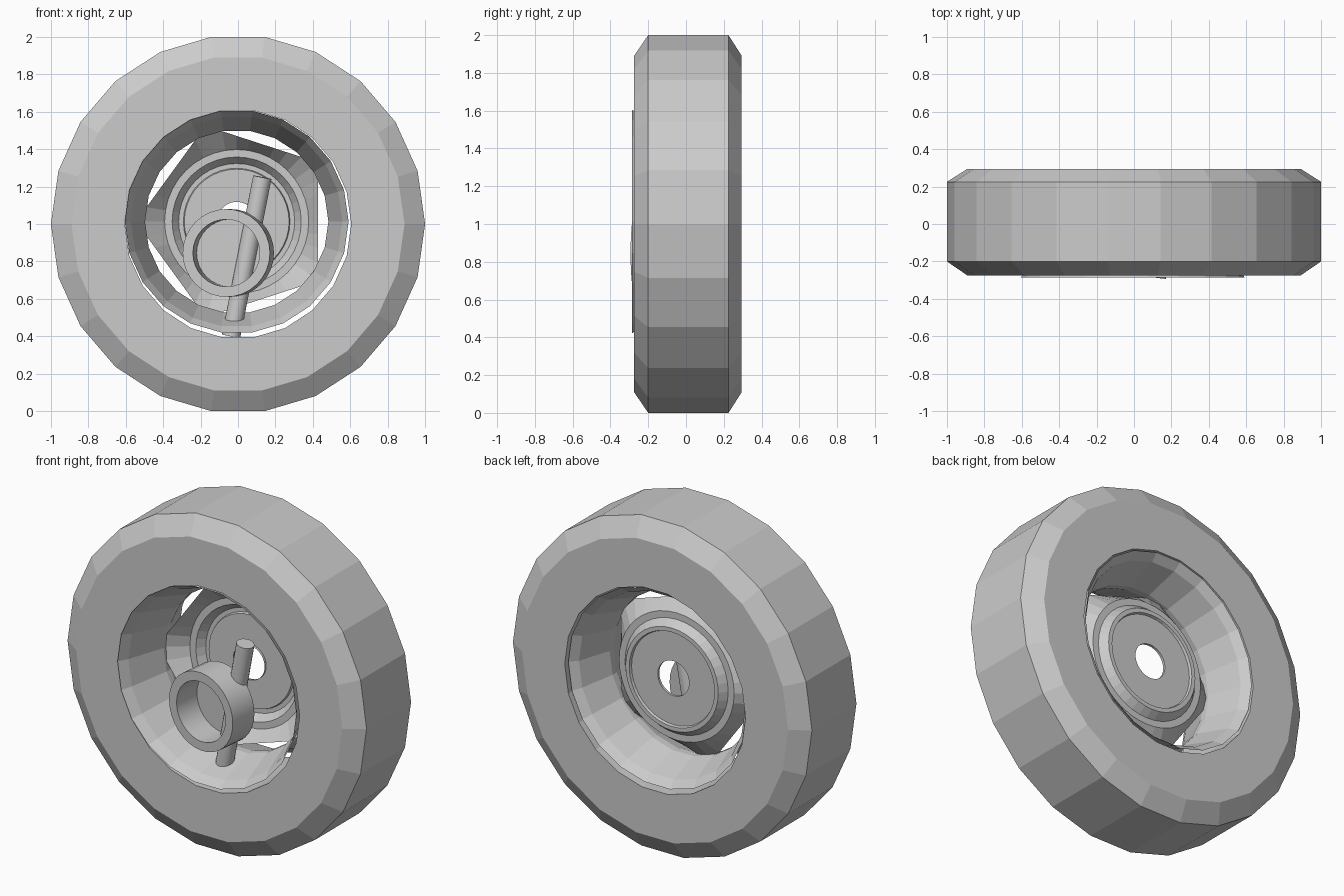
import bpy, bmesh
from math import sin, cos, pi, radians
from mathutils import Vector, Matrix

cube = bpy.data.objects.get("Cube")
if cube:
    bpy.data.objects.remove(cube, do_unlink=True)

grey = bpy.data.materials.new("plain_grey")
grey.use_nodes = True
tone = (0.6, 0.6, 0.6, 1)
grey.diffuse_color = tone
grey.node_tree.nodes["Principled BSDF"].inputs["Base Color"].default_value = tone


def finish(name, bm):
    mesh = bpy.data.meshes.new(name)
    bm.to_mesh(mesh)
    bm.free()
    obj = bpy.data.objects.new(name, mesh)
    bpy.context.collection.objects.link(obj)
    mesh.materials.append(grey)
    return obj


def smooth(obj):
    bpy.ops.object.select_all(action="DESELECT")
    obj.select_set(True)
    bpy.context.view_layer.objects.active = obj
    bpy.ops.object.shade_smooth_by_angle(angle=radians(35))


def lathe(name, profile, sides=22, center=(0, 0, 0), closed=False, zscale=1.0):
    """Spin (radius, depth) points about the y axis; a radius may be a function of angle."""
    bm = bmesh.new()
    rings = []
    for radius, y in profile:
        ring = []
        for i in range(sides):
            a = 2 * pi * i / sides
            r = radius(a) if callable(radius) else radius
            ring.append(bm.verts.new((r * cos(a), y, r * sin(a) * zscale)))
        rings.append(ring)
    pairs = list(zip(rings, rings[1:]))
    if closed:
        pairs.append((rings[-1], rings[0]))
    for p, q in pairs:
        for i in range(sides):
            j = (i + 1) % sides
            bm.faces.new((p[i], p[j], q[j], q[i]))
    bmesh.ops.recalc_face_normals(bm, faces=bm.faces)
    obj = finish(name, bm)
    obj.location = center
    return obj


# Tyre: chamfered ring, its flat sides at top and bottom
lathe("tyre", [(0.605, -0.275), (0.89, -0.275), (1, -0.2), (1, 0.225),
               (0.89, 0.295), (0.605, 0.295)],
      center=(0, 0, 1), closed=True, zscale=1 / cos(pi / 22))

# Rim: open barrel pinched in the middle
hub_center = (-0.007, 0, 1.013)
lathe("rim", [(0.598, -0.287), (0.565, -0.23), (0.49, 0), (0.49, 0.04),
              (0.555, 0.24), (0.595, 0.285)], center=hub_center)


# Wheel dish: five-sided outer edge leaves slots against the rim
def pentagon(a):
    turn = (a + pi / 5) % (2 * pi / 5) - pi / 5
    return min(0.435 / cos(turn), 0.505)


lathe("wheel_dish", [(pentagon, 0.01), (0.385, 0.1), (0.345, 0.1), (0.31, 0.145),
                     (0.285, 0.145), (0.28, 0.13), (0.105, 0.13), (0.105, 0.115)],
      sides=40, center=hub_center)

# Hub cap: thick cup, open to the front and slightly turned
cap = lathe("hub_cap", [(0.001, -0.1), (0.18, -0.1), (0.18, -0.267),
                        (0.235, -0.267), (0.235, -0.09), (0.001, -0.09)],
            sides=32, center=(-0.03, 0, 0.845))
cap.rotation_euler.z = radians(-7)
smooth(cap)

# Rod: leaning pin that crosses the cap
top, bottom = Vector((0.13, -0.115, 1.25)), Vector((-0.037, -0.095, 0.4))
axis = top - bottom
bm = bmesh.new()
bmesh.ops.create_cone(bm, cap_ends=True, segments=20, radius1=0.05, radius2=0.05,
                      depth=axis.length)
turn = axis.to_track_quat("Z", "Y").to_matrix().to_4x4()
bm.transform(Matrix.Translation((top + bottom) / 2) @ turn)
smooth(finish("rod", bm))
